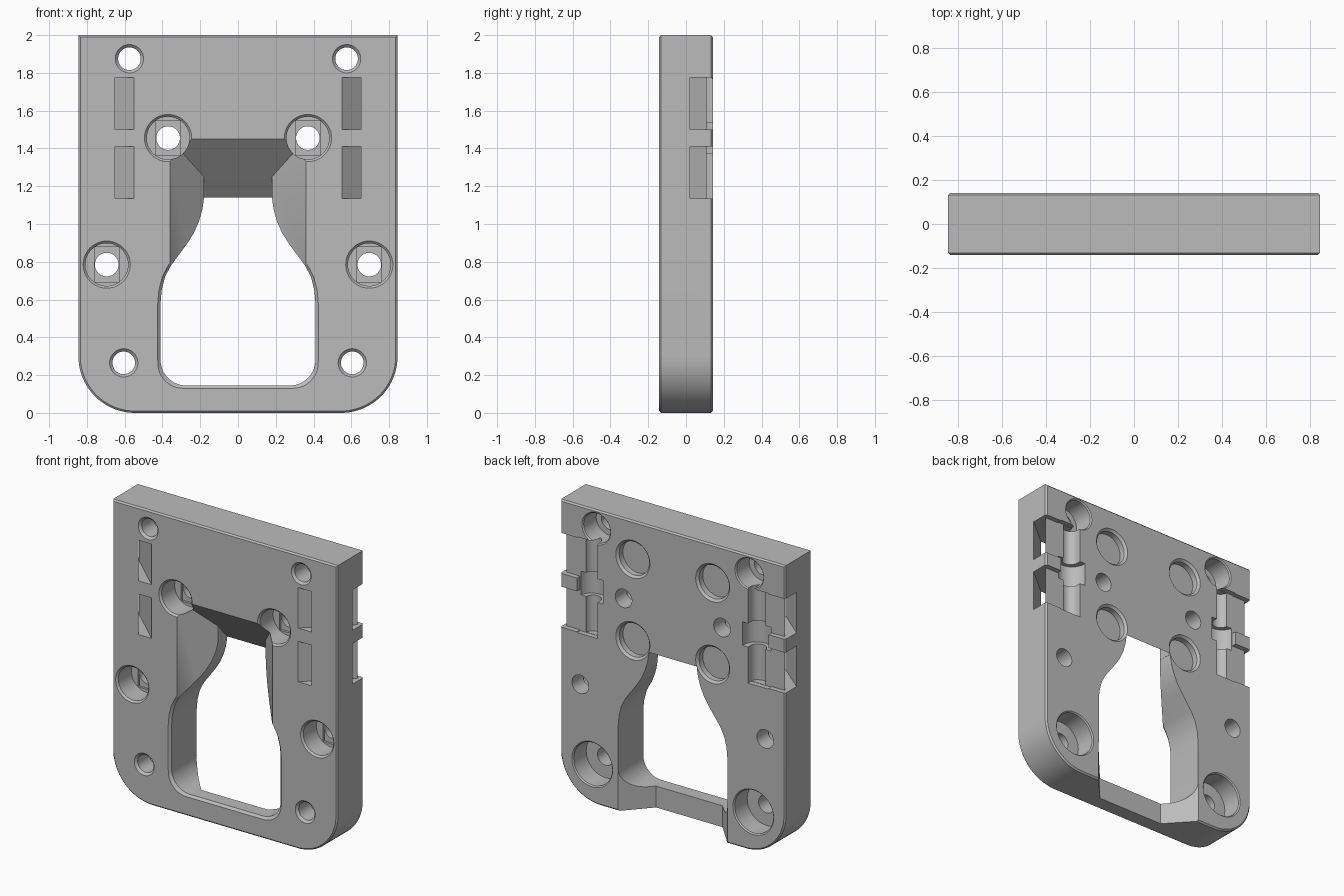
import bpy, bmesh, math

if "Cube" in bpy.data.objects:
    bpy.data.objects.remove(bpy.data.objects["Cube"])

W, H, D = 0.845, 2.0, 0.142      # half width, height, half depth
FRONT, BACK = -D - 0.02, D + 0.02  # cutter overshoot

grey = bpy.data.materials.new("plain grey")
grey.use_nodes = True
grey.diffuse_color = (0.5, 0.5, 0.5, 1)
grey.node_tree.nodes["Principled BSDF"].inputs["Base Color"].default_value = (0.5, 0.5, 0.5, 1)


def loft(name, rings):
    """Closed solid skinned through rings of equal point count."""
    bm = bmesh.new()
    loops = [[bm.verts.new(p) for p in ring] for ring in rings]
    n = len(loops[0])
    for a, b in zip(loops, loops[1:]):
        for i in range(n):
            j = (i + 1) % n
            bm.faces.new((a[i], a[j], b[j], b[i]))
    bm.faces.new(loops[0])
    bm.faces.new(loops[-1])
    bmesh.ops.recalc_face_normals(bm, faces=bm.faces)
    mesh = bpy.data.meshes.new(name)
    bm.to_mesh(mesh)
    bm.free()
    mesh.materials.append(grey)
    obj = bpy.data.objects.new(name, mesh)
    bpy.context.collection.objects.link(obj)
    return obj


def arc(cx, cz, r, a0, a1, n=12):
    return [(cx + r * math.cos(math.radians(a0 + (a1 - a0) * i / n)),
             cz + r * math.sin(math.radians(a0 + (a1 - a0) * i / n))) for i in range(n + 1)]


def mirrored(half):
    """Close a right-hand outline with its mirror image."""
    return half + [(-x, z) for x, z in reversed(half)]


def at_y(outline, y):
    return [(x, y, z) for x, z in outline]


def cut(cutter):
    mod = plate.modifiers.new("cut", 'BOOLEAN')
    mod.operation, mod.solver, mod.object = 'DIFFERENCE', 'EXACT', cutter
    bpy.context.view_layer.objects.active = plate
    bpy.ops.object.modifier_apply(modifier=mod.name)
    bpy.data.objects.remove(cutter)


def bore(x, z, *stations):
    """Turned hole along y from (y, radius) stations."""
    cut(loft("bore_cutter", [at_y(arc(x, z, r, 0, 352.5, 47), y) for y, r in stations]))


def slot(plan, z0, z1):
    """Vertical pocket from a plan outline."""
    cut(loft("slot_cutter", [[(x, y, z) for x, y in plan] for z in (z0, z1)]))


def block(x0, x1, y0, y1, z0, z1):
    slot([(x0, y0), (x1, y0), (x1, y1), (x0, y1)], z0, z1)


# Plate with round lower corners and a fine edge chamfer
def plate_outline(g):
    return mirrored(arc(W - 0.3, 0.3, 0.3 - g, -90, 0, 20) + [(W - g, H - g)])


C = 0.01
plate = loft("mounting_plate", [at_y(plate_outline(g), y) for y, g in
                                ((-D, C), (C - D, 0), (D - C, 0), (D, C))])


# Bottle-shaped opening with a chamfered front lip
def opening(g):
    half = arc(0.275, 0.28, 0.135, -90, 0)
    half += [(0.41, 0.58), (0.404, 0.65), (0.386, 0.72), (0.355, 0.78), (0.27, 0.895),
             (0.235, 0.95), (0.208, 1.01), (0.19, 1.07), (0.182, 1.12), (0.181, 1.135)]
    return mirrored([(x + g, z - (g if z < 0.28 else 0)) for x, z in half])


cut(loft("opening_cutter", [at_y(opening(g), y) for y, g in
                            ((FRONT, 0.035), (-D + 0.015, 0), (BACK, 0))]))

# Sloping funnel above the opening
cut(loft("funnel_cutter", [at_y(mirrored([(x, 0.77), (x, z)]), y) for y, x, z in
                           ((FRONT, 0.38, 1.472), (0.04, 0.18, 1.25), (BACK, 0.18, 1.118))]))

# Trapezoid relief behind the bottom bar
slot([(-0.25, -0.035), (0.25, -0.035), (0.43, BACK), (-0.43, BACK)], -0.1, 0.27)

for s in (-1, 1):
    # Screw holes counterbored from the back
    for x, z, r, floor in ((0.575, 1.875, 0.1, 0.0), (0.605, 0.265, 0.145, 0.0)):
        bore(s * x, z, (FRONT, 0.095), (-D + 0.015, 0.06), (BACK, 0.06))
        bore(s * x, z, (floor, r), (D - 0.008, r), (BACK, r + 0.028))

    # Screw holes counterbored from the front, with a step across the floor
    for x, z in ((0.37, 1.455), (0.695, 0.785)):
        bore(s * x, z, (FRONT, 0.145), (-D + 0.012, 0.113), (0.01, 0.113))
        block(s * x - 0.064, s * x + 0.064, -0.03, 0.025, z - 0.092, z + 0.092)
        bore(s * x, z, (-0.05, 0.0625), (BACK, 0.0625))

    # Round shallow pockets on the back
    for z in (1.74, 1.185):
        bore(s * 0.3, z, (D - 0.055, 0.113), (D - 0.015, 0.113), (BACK, 0.148))

    # Slanted strap slots from the front to the side
    strap = [(0.528, FRONT), (0.626, FRONT), (0.87, 0.041), (0.87, 0.153)]
    for z0, z1 in ((1.135, 1.41), (1.50, 1.775)):
        slot([(s * x, y) for x, y in strap], z0, z1)
        # Shallow side recess, leaving a tab between the slots
        block(s * 0.70, s * 0.9, 0.108, BACK, z0, z1)
    block(s * 0.565, s * 0.72, 0.108, BACK, 1.13, 1.78)

    # Upright rod groove with a wider knuckle pocket
    slot([(x, y) for x, y in arc(s * 0.62, 0.115, 0.055, 0, 345, 23)], 1.132, 1.778)
    slot([(x, y) for x, y in arc(s * 0.62, 0.13, 0.097, 0, 345, 23)], 1.375, 1.535)

bpy.ops.object.select_all(action='DESELECT')
plate.select_set(True)
bpy.context.view_layer.objects.active = plate
bpy.ops.object.shade_smooth_by_angle(angle=math.radians(30))
